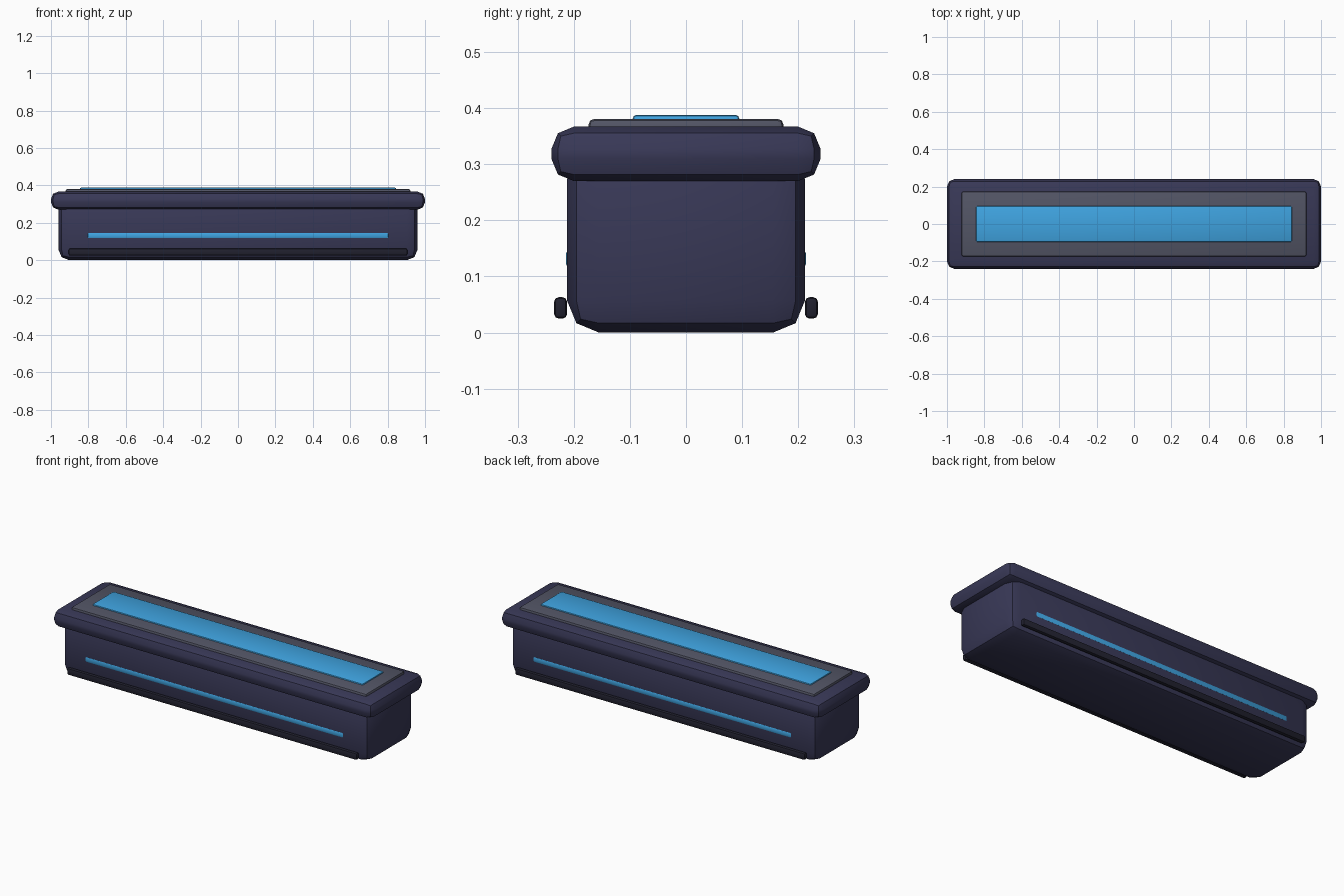
import bpy

if "Cube" in bpy.data.objects:
    bpy.data.objects.remove(bpy.data.objects["Cube"])


def material(name, rgb):
    m = bpy.data.materials.new(name)
    m.diffuse_color = (*rgb, 1)
    m.use_nodes = True
    m.node_tree.nodes["Principled BSDF"].inputs["Base Color"].default_value = m.diffuse_color
    return m


NAVY = material("navy", (0.04, 0.04, 0.095))
SLATE = material("slate", (0.085, 0.09, 0.13))
BLUE = material("blue", (0.05, 0.37, 0.75))
BLACK = material("black", (0.015, 0.015, 0.028))


def box(name, lo, hi, bevel, mat, segments=2):
    """Rounded box between two opposite corners."""
    bpy.ops.mesh.primitive_cube_add(
        size=1, location=[(a + b) / 2 for a, b in zip(lo, hi)])
    ob = bpy.context.object
    ob.name = name
    ob.scale = [b - a for a, b in zip(lo, hi)]
    bpy.ops.object.transform_apply(location=False, rotation=False, scale=True)
    mod = ob.modifiers.new("bevel", 'BEVEL')
    mod.width = bevel
    mod.segments = segments
    bpy.ops.object.modifier_apply(modifier=mod.name)
    bpy.ops.object.shade_smooth_by_angle(angle=0.6)
    ob.data.materials.append(mat)
    return ob


# Main body and overhanging lid
box("body", (-0.96, -0.212, 0.0), (0.96, 0.212, 0.33), 0.057, NAVY)
box("lid", (-1.0, -0.24, 0.27), (1.0, 0.24, 0.367), 0.04, NAVY)

# Raised top plate with glowing panel
box("top_plate", (-0.922, -0.174, 0.345), (0.922, 0.174, 0.381), 0.011, SLATE)
box("light_panel", (-0.845, -0.095, 0.365), (0.845, 0.095, 0.388), 0.007, BLUE)

# Light strip and bottom rail on each long side
for side, s in (("front", -1), ("back", 1)):
    def span(a, b):
        return sorted((s * a, s * b))
    y0, y1 = span(0.194, 0.214)
    box(side + "_light_strip", (-0.805, y0, 0.117), (0.805, y1, 0.146), 0.006, BLUE)
    y0, y1 = span(0.212, 0.235)
    box(side + "_rail", (-0.905, y0, 0.025), (0.905, y1, 0.063), 0.008, BLACK)
